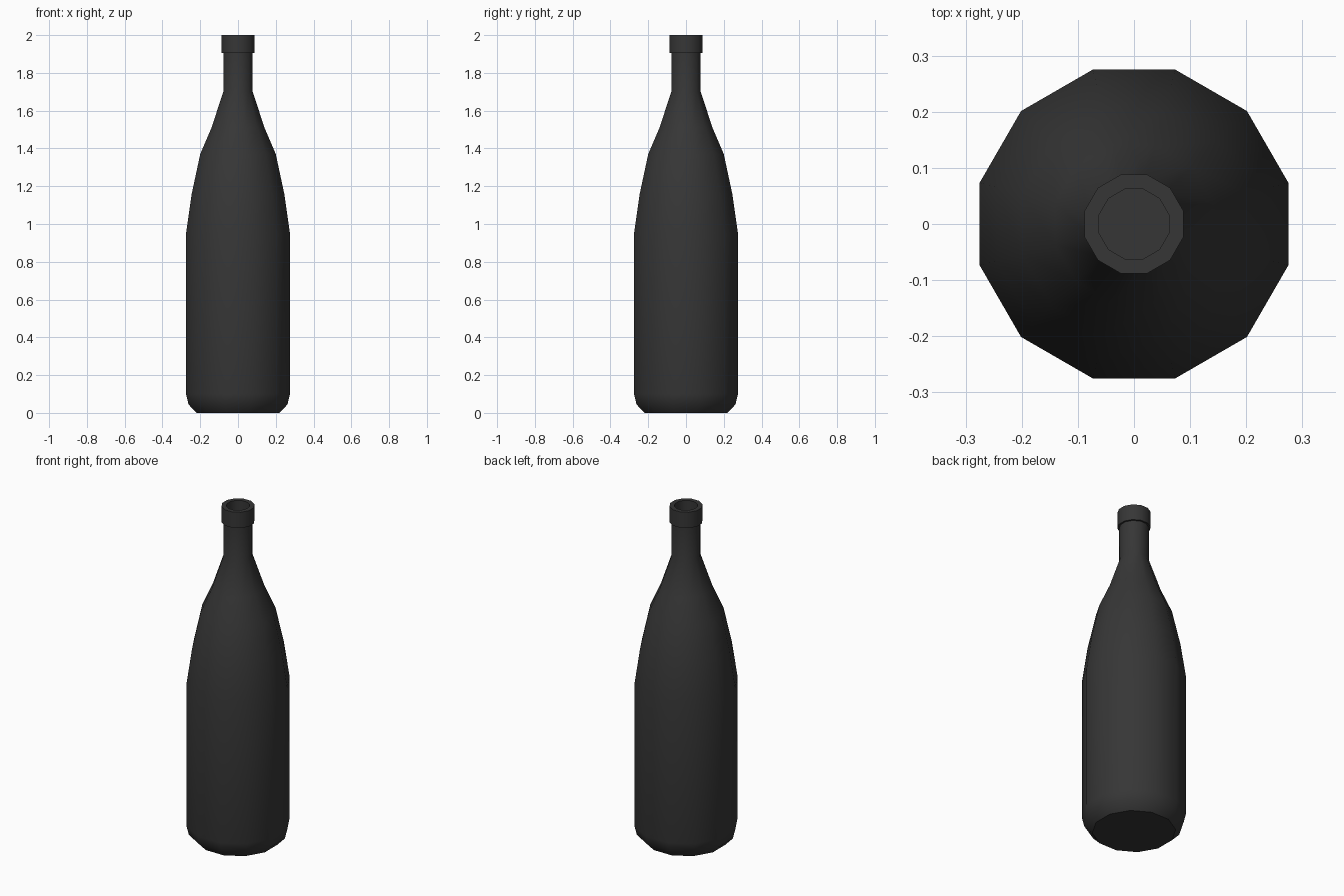
import bpy, bmesh, math

cube = bpy.data.objects.get("Cube")
if cube:
    bpy.data.objects.remove(cube, do_unlink=True)

SIDES = 12

# Dark glass material
glass = bpy.data.materials.new("dark_grey_glass")
glass.use_nodes = True
colour = (0.037, 0.037, 0.037, 1)
glass.diffuse_color = colour
glass.node_tree.nodes["Principled BSDF"].inputs["Base Color"].default_value = colour


def lathe(name, profile, cap_start=False, cap_end=False):
    """Turn (flat radius, height) points into a twelve-sided solid."""
    bm = bmesh.new()
    rings = []
    for flat_radius, z in profile:
        r = flat_radius / math.cos(math.pi / SIDES)
        angles = [2 * math.pi * (i + 0.5) / SIDES for i in range(SIDES)]
        rings.append([bm.verts.new((r * math.cos(a), r * math.sin(a), z)) for a in angles])
    for low, high in zip(rings, rings[1:]):
        for i in range(SIDES):
            j = (i + 1) % SIDES
            bm.faces.new((low[i], low[j], high[j], high[i]))
    if cap_start:
        bm.faces.new(rings[0][::-1])
    if cap_end:
        bm.faces.new(rings[-1])
    mesh = bpy.data.meshes.new(name)
    bm.to_mesh(mesh)
    bm.free()
    mesh.materials.append(glass)
    obj = bpy.data.objects.new(name, mesh)
    bpy.context.collection.objects.link(obj)
    bpy.ops.object.select_all(action='DESELECT')
    obj.select_set(True)
    bpy.context.view_layer.objects.active = obj
    bpy.ops.object.shade_smooth_by_angle(angle=math.radians(40))
    return obj


# Body: chamfered base, straight wall, rounded shoulder and neck
lathe("bottle_body", [
    (0.22, 0), (0.262, 0.045), (0.275, 0.1), (0.275, 0.95), (0.245, 1.16),
    (0.2, 1.37), (0.14, 1.51), (0.078, 1.7), (0.078, 1.905),
], cap_start=True)

# Lip: collar around the neck, with the hollow mouth inside it
lathe("bottle_lip", [
    (0.078, 1.905), (0.088, 1.905), (0.088, 2), (0.062, 2), (0.062, 1.75),
], cap_end=True)
